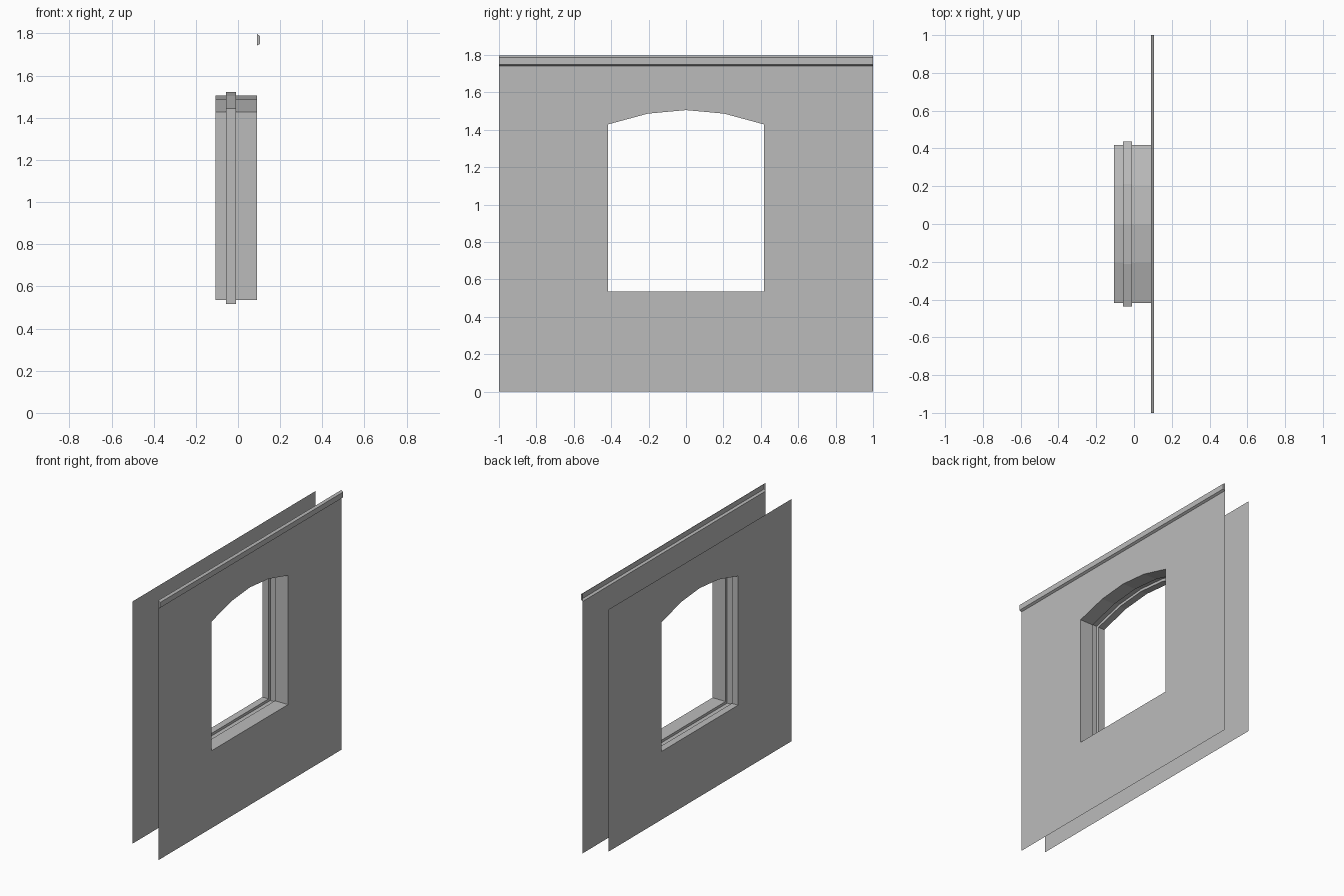
import bpy
import bmesh
from mathutils import Vector

cube = bpy.data.objects.get("Cube")
if cube:
    bpy.data.objects.remove(cube, do_unlink=True)

FRONT_X, BACK_X = 0.09, -0.106
GROOVE_X = (-0.058, -0.01)
GROOVE_DEPTH = 0.018

grey = bpy.data.materials.new("plain grey")
grey.use_nodes = True
COLOR = (0.5, 0.5, 0.5, 1)
grey.diffuse_color = COLOR
grey.node_tree.nodes["Principled BSDF"].inputs["Base Color"].default_value = COLOR


def make_object(name, bm):
    mesh = bpy.data.meshes.new(name)
    bm.to_mesh(mesh)
    bm.free()
    mesh.materials.append(grey)
    obj = bpy.data.objects.new(name, mesh)
    bpy.context.collection.objects.link(obj)
    return obj


def half_opening(grow=0.0):
    """Right half of the arched outline as (y, z), from sill to crown."""
    return [(0, 0.535 - grow), (0.418 + grow, 0.535 - grow),
            (0.418 + grow, 1.428 + grow * 0.85),
            (0.205 + grow * 0.4, 1.486 + grow), (0, 1.505 + grow)]


def full_opening(grow=0.0):
    half = half_opening(grow)
    return half[1:] + [(-y, z) for y, z in reversed(half[1:-1])]


def wall_sheet(name, x, bottom, top, facing):
    """Thin wall face made of two mirrored halves around the opening."""
    bm = bmesh.new()
    half = [(0, bottom), (1, bottom), (1, top), (0, top)] + half_opening()[::-1]
    for side in (1, -1):
        face = bm.faces.new([bm.verts.new((x, side * y, z)) for y, z in half])
        face.normal_update()
        if face.normal.x * facing < 0:
            face.normal_flip()
    bmesh.ops.remove_doubles(bm, verts=bm.verts, dist=1e-5)
    return make_object(name, bm)


# Wall sheets on either side
wall_sheet("outer_wall", FRONT_X, 0.0, 1.742, 1)
wall_sheet("inner_wall", BACK_X, 0.063, 1.738, -1)

# Window reveal with a recessed channel running all the way round
bm = bmesh.new()
g0, g1 = GROOVE_X
stations = [(BACK_X, 0), (g0, 0), (g0, GROOVE_DEPTH),
            (g1, GROOVE_DEPTH), (g1, 0), (FRONT_X, 0)]
rings = [[bm.verts.new((x, y, z)) for y, z in full_opening(grow)]
         for x, grow in stations]
for a, b in zip(rings, rings[1:]):
    for i in range(len(a)):
        j = (i + 1) % len(a)
        bm.faces.new((a[i], b[i], b[j], a[j]))
# Turn the faces towards the opening
bm.normal_update()
center = Vector((0, 0, 1))
first = bm.faces[:][0]
if first.normal.dot(center - first.calc_center_median()) < 0:
    bmesh.ops.reverse_faces(bm, faces=bm.faces[:])
make_object("window_reveal", bm)

# Top moulding: chamfered strip, open at the back, closed at the ends
bm = bmesh.new()
profile = [(FRONT_X, 1.742), (0.105, 1.75), (0.105, 1.787), (FRONT_X, 1.797)]
ends = [[bm.verts.new((x, y, z)) for x, z in profile] for y in (-1, 1)]
for i in range(len(profile) - 1):
    bm.faces.new((ends[0][i], ends[1][i], ends[1][i + 1], ends[0][i + 1]))
bm.faces.new(ends[0])
bm.faces.new(ends[1][::-1])
make_object("top_moulding", bm)
